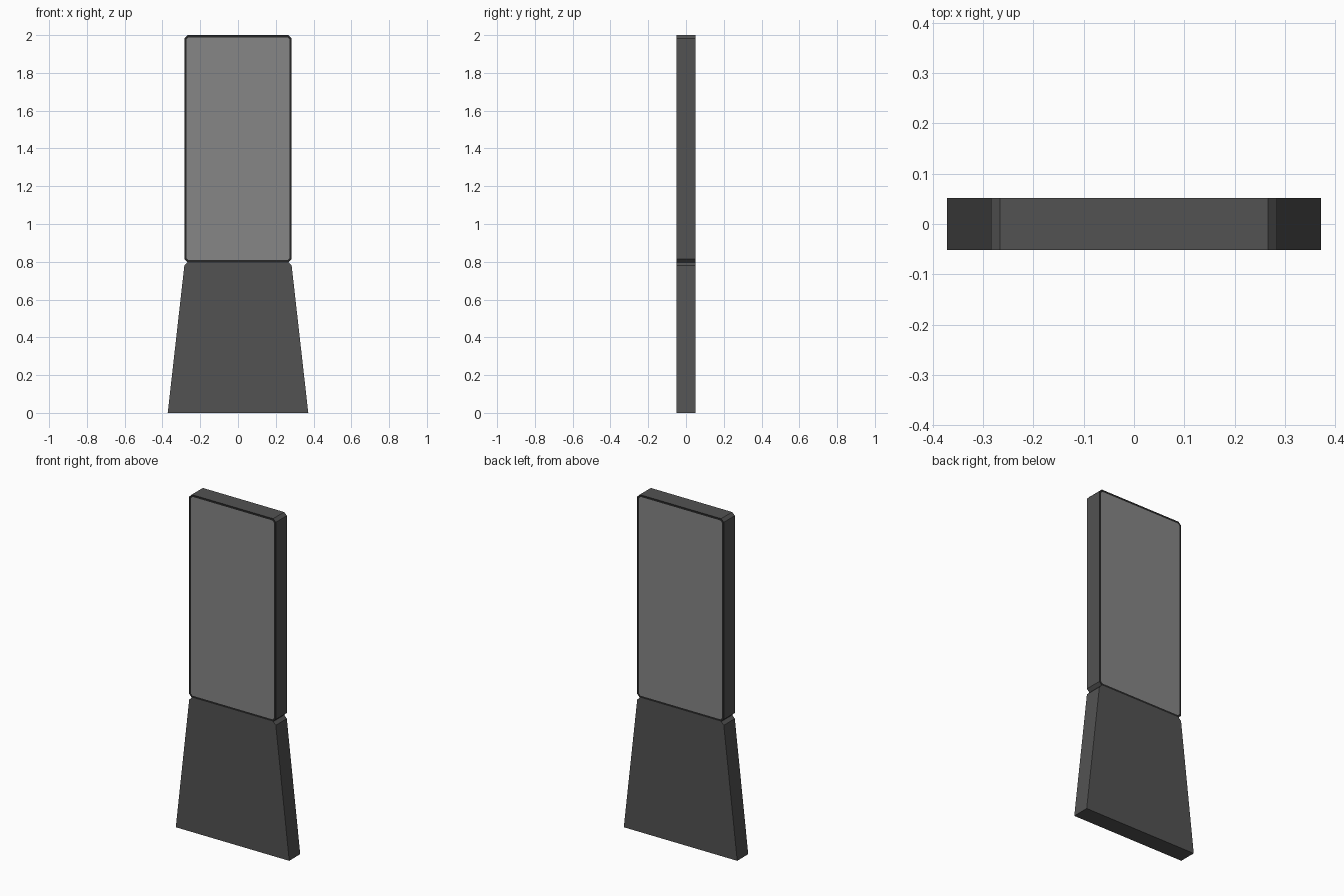
import bpy, bmesh

if "Cube" in bpy.data.objects:
    bpy.data.objects.remove(bpy.data.objects["Cube"])

DEPTH = 0.103
HALF_W = 0.284      # half width at the joint
CH = 0.017          # corner chamfer
JOINT = 0.797       # height where the two blocks meet


def material(name, v):
    m = bpy.data.materials.new(name)
    m.diffuse_color = (v, v, v, 1)
    m.use_nodes = True
    m.node_tree.nodes["Principled BSDF"].inputs["Base Color"].default_value = m.diffuse_color
    return m


def extrude_profile(name, half, mat):
    """Mirror a right-hand (x, z) profile across x = 0 and extrude it along y."""
    pts = half + [(-x, z) for x, z in reversed(half)]
    bm = bmesh.new()
    face = bm.faces.new([bm.verts.new((x, -DEPTH / 2, z)) for x, z in pts])
    ext = bmesh.ops.extrude_face_region(bm, geom=[face])
    verts = [g for g in ext["geom"] if isinstance(g, bmesh.types.BMVert)]
    bmesh.ops.translate(bm, verts=verts, vec=(0, DEPTH, 0))
    bmesh.ops.recalc_face_normals(bm, faces=bm.faces)
    me = bpy.data.meshes.new(name)
    me.materials.append(mat)
    ob = bpy.data.objects.new(name, me)
    bpy.context.collection.objects.link(ob)
    return ob, bm


dark = material("dark_casing", 0.085)
trim = material("black_trim", 0.02)
grey = material("panel_grey", 0.24)

# Flared pedestal with chamfered shoulders
base, bm = extrude_profile("pedestal", [
    (0.372, 0), (HALF_W, JOINT - CH), (HALF_W - CH, JOINT)], dark)
bm.to_mesh(base.data)
bm.free()

# Upright display block with all four corners chamfered
display, bm = extrude_profile("display_block", [
    (HALF_W - CH, JOINT), (HALF_W, JOINT + CH),
    (HALF_W, 2 - CH), (HALF_W - CH, 2)], dark)

# Front and back panels inset inside a thin black bezel
display.data.materials.append(trim)
display.data.materials.append(grey)
panels = [f for f in bm.faces if abs(f.normal.y) > 0.9]
rim = bmesh.ops.inset_individual(bm, faces=panels, thickness=0.013)["faces"]
for f in rim:
    f.material_index = 1
for f in panels:
    f.material_index = 2
bm.to_mesh(display.data)
bm.free()
